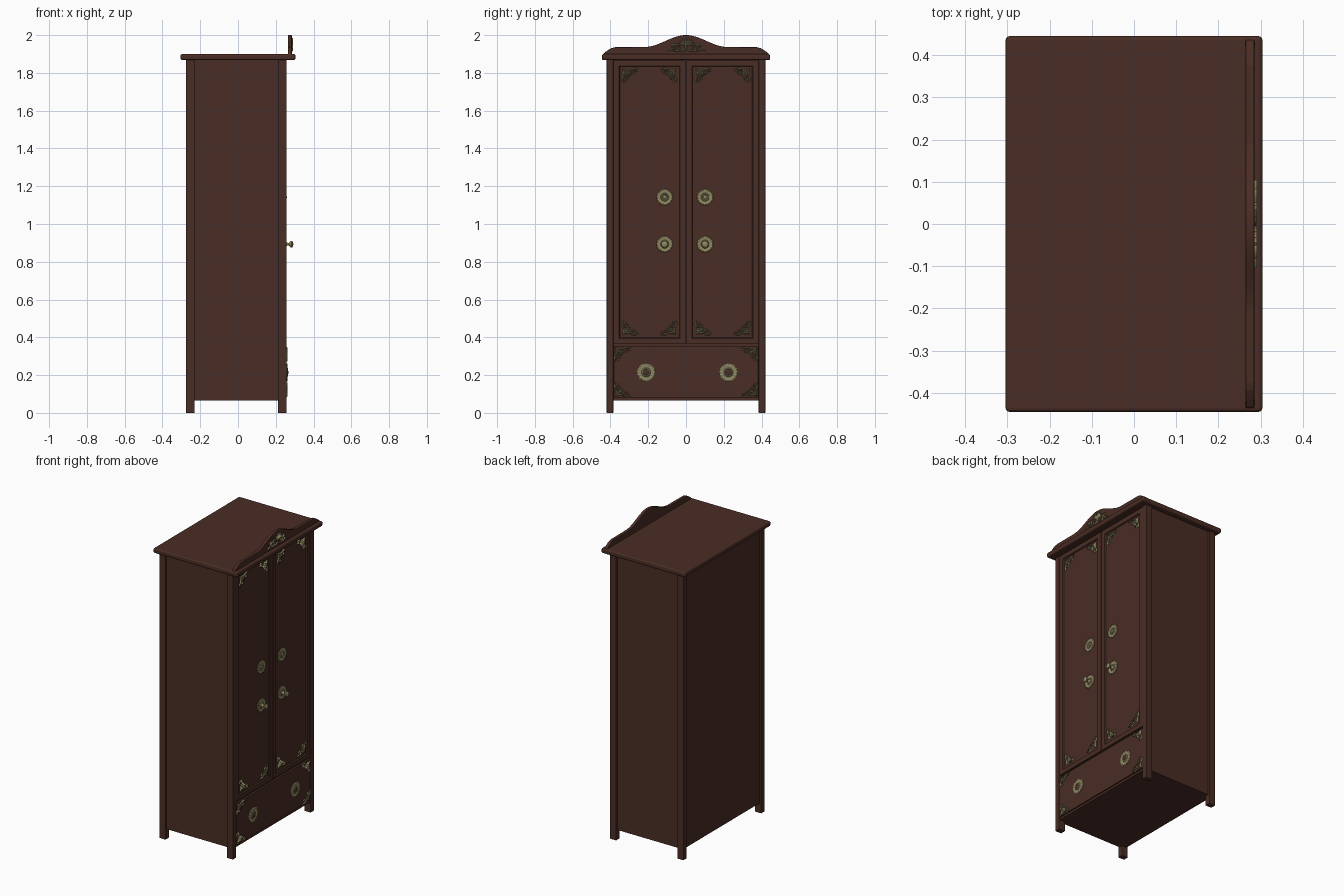
import bpy, bmesh, math
from math import sin, cos, pi

if "Cube" in bpy.data.objects:
    bpy.data.objects.remove(bpy.data.objects["Cube"])


def material(name, rgb):
    m = bpy.data.materials.new(name)
    m.diffuse_color = (*rgb, 1)
    m.use_nodes = True
    m.node_tree.nodes["Principled BSDF"].inputs["Base Color"].default_value = m.diffuse_color
    return m


WOOD = material("dark wood", (0.068, 0.026, 0.018))
BRASS = material("aged brass", (0.28, 0.25, 0.125))


def finish(bm, name, mat, bevel=0, segs=2, smooth=False):
    bmesh.ops.recalc_face_normals(bm, faces=bm.faces[:])
    me = bpy.data.meshes.new(name)
    bm.to_mesh(me)
    bm.free()
    me.materials.append(mat)
    ob = bpy.data.objects.new(name, me)
    bpy.context.collection.objects.link(ob)
    if bevel:
        b = ob.modifiers.new("bevel", 'BEVEL')
        b.width, b.segments, b.limit_method = bevel, segs, 'ANGLE'
    if smooth:
        bpy.ops.object.select_all(action='DESELECT')
        ob.select_set(True)
        bpy.context.view_layer.objects.active = ob
        bpy.ops.object.shade_smooth_by_angle(angle=math.radians(40))
    return ob


def box_bm(x0, x1, y0, y1, z0, z1):
    bm = bmesh.new()
    bmesh.ops.create_cube(bm, size=1)
    for v in bm.verts:
        v.co = ((x0 + x1) / 2 + v.co.x * (x1 - x0),
                (y0 + y1) / 2 + v.co.y * (y1 - y0),
                (z0 + z1) / 2 + v.co.z * (z1 - z0))
    return bm


def box(name, *d, bevel=0, segs=2):
    return finish(box_bm(*d), name, WOOD, bevel, segs)


# Carcass, legs, top board, rails
box("carcass", -0.264, 0.243, -0.408, 0.408, 0.065, 1.87)
for xn, x0, x1 in (("back", -0.275, -0.231), ("front", 0.212, 0.257)):
    for yn, s in (("left", -1), ("right", 1)):
        a, b = sorted((s * 0.385, s * 0.42))
        box(f"{xn}_{yn}_leg", x0, x1, a, b, 0, 1.87, bevel=0.002)
box("top_board", -0.304, 0.304, -0.445, 0.445, 1.868, 1.9, bevel=0.009, segs=3)
box("bottom_rail", 0.24, 0.25, -0.385, 0.385, 0.065, 0.079)
box("drawer_front", 0.24, 0.256, -0.383, 0.383, 0.081, 0.352, bevel=0.002)

# Doors with recessed panels
for yn, s in (("left", -1), ("right", 1)):
    a, b = sorted((s * 0.002, s * 0.383))
    bm = box_bm(0.24, 0.255, a, b, 0.366, 1.866)
    bm.faces.ensure_lookup_table()
    f = max(bm.faces, key=lambda f: f.calc_center_median().x)
    bmesh.ops.inset_region(bm, faces=[f], thickness=0.041)
    bmesh.ops.inset_region(bm, faces=[f], thickness=0.006, depth=-0.007)
    finish(bm, f"{yn}_door", WOOD)

# Pediment: shaped board standing on the top
half = [(0.0, 2.0)]
for i in range(1, 15):
    t = i / 14
    half.append((0.22 * t, 1.937 + 0.063 * (0.5 + 0.5 * cos(pi * t))))
half += [(0.375, 1.936), (0.395, 1.931), (0.415, 1.919), (0.432, 1.907), (0.438, 1.898)]
outline = [(-y, z) for y, z in reversed(half[1:])] + half
bm = bmesh.new()
f = bm.faces.new([bm.verts.new((0.264, y, z)) for y, z in outline])
ext = bmesh.ops.extrude_face_region(bm, geom=[f])
for v in ext["geom"]:
    if isinstance(v, bmesh.types.BMVert):
        v.co.x = 0.285
finish(bm, "pediment", WOOD, bevel=0.003, segs=2)


# Carved strip with a raised ridge, used for every scroll and leaf
def ribbon(bm, pts, width, put, h=0.006):
    n, rows = len(pts), []
    for i, (u, v) in enumerate(pts):
        a, b = pts[max(i - 1, 0)], pts[min(i + 1, n - 1)]
        du, dv = b[0] - a[0], b[1] - a[1]
        l = math.hypot(du, dv) or 1
        w = width(i / (n - 1)) / 2
        nu, nv = -dv / l * w, du / l * w
        rows.append([bm.verts.new(put(u + nu, v + nv, -0.001)),
                     bm.verts.new(put(u, v, h)),
                     bm.verts.new(put(u - nu, v - nv, -0.001))])
    for r, q in zip(rows, rows[1:]):
        for k in range(3):
            bm.faces.new((r[k], r[(k + 1) % 3], q[(k + 1) % 3], q[k]))
    bm.faces.new(rows[0])
    bm.faces.new(rows[-1])


def leaf(bm, p, q, w, put, bend=0.0):
    du, dv = q[0] - p[0], q[1] - p[1]
    pts = []
    for i in range(8):
        t = i / 7
        k = bend * sin(pi * t)
        pts.append((p[0] + du * t - dv * k, p[1] + dv * t + du * k))
    ribbon(bm, pts, lambda t: w * (0.12 + 0.88 * sin(pi * min(t * 0.95 + 0.05, 1))), put)


def scroll(bm, c, r0, r1, a0, a1, w, put):
    pts = []
    for i in range(19):
        t = i / 18
        r, a = r0 + (r1 - r0) * t, math.radians(a0 + (a1 - a0) * t)
        pts.append((c[0] + r * cos(a), c[1] + r * sin(a)))
    ribbon(bm, pts, lambda t: w * (1 - 0.4 * t), put)


# Corner ornament: leaf on the diagonal, scrolls along both edges
def corner(name, x, y, z, su, sv):
    bm = bmesh.new()
    for swap in (False, True):
        def put(u, v, h):
            if swap:
                u, v = v, u
            return (x + h, y + su * u, z + sv * v * 0.87)
        leaf(bm, (0.004, 0.006), (0.05, 0.008), 0.012, put, 0.12)
        leaf(bm, (0.04, 0.012), (0.087, 0.004), 0.011, put, -0.12)
        scroll(bm, (0.06, 0.021), 0.014, 0.003, 200, -160, 0.007, put)
        scroll(bm, (0.031, 0.025), 0.011, 0.003, 260, 640, 0.006, put)
        leaf(bm, (0.066, 0.01), (0.083, 0.02), 0.008, put)
        leaf(bm, (0.025, 0.02), (0.05, 0.036), 0.01, put, 0.1)
    leaf(bm, (0.002, 0.002), (0.046, 0.046), 0.014, put)
    finish(bm, name, BRASS)


for yn, s in (("left", -1), ("right", 1)):
    for zn, zp, sv in (("upper", 1.824, -1), ("lower", 0.413, 1)):
        corner(f"{yn}_door_{zn}_outer_ornament", 0.249, s * 0.339, zp, -s, sv)
        corner(f"{yn}_door_{zn}_inner_ornament", 0.249, s * 0.05, zp, s, sv)
    for zn, zp, sv in (("upper", 0.348, -1), ("lower", 0.085, 1)):
        corner(f"drawer_{yn}_{zn}_ornament", 0.256, s * 0.379, zp, -s, sv)

# Pediment ornament: fan of leaves with mirrored scrolls
bm = bmesh.new()
for s in (-1, 1):
    def put(u, v, h):
        return (0.285 + h, s * u, 1.912 + v)
    for a in (18, 40, 64):
        r = math.radians(a)
        leaf(bm, (0.004, 0.03), (0.004 + 0.044 * sin(r), 0.03 + 0.043 * cos(r)), 0.013, put)
    scroll(bm, (0.04, 0.022), 0.017, 0.003, 120, -330, 0.008, put)
    scroll(bm, (0.066, 0.021), 0.013, 0.003, 180, -200, 0.007, put)
    leaf(bm, (0.05, 0.034), (0.083, 0.03), 0.011, put, 0.15)
    leaf(bm, (0.06, 0.008), (0.104, 0.004), 0.011, put, 0.15)
    leaf(bm, (0.004, 0.018), (0.03, 0.003), 0.012, put, -0.15)
    leaf(bm, (0.03, 0.004), (0.07, 0.006), 0.01, put)
leaf(bm, (0, 0.004), (0, 0.074), 0.016, put)
finish(bm, "pediment_ornament", BRASS)


# Lathe around the x axis, with optional petals scalloping the rings
def turned(name, mat, x, y, z, prof, petals=0, n=64, smooth=False):
    bm = bmesh.new()
    rings = []
    for r, h, amp in prof:
        ring = []
        for i in range(n):
            a = 2 * pi * i / n
            k = cos(petals * a) * amp
            ring.append(bm.verts.new((x + h + 0.6 * k, y + (r + k) * cos(a), z + (r + k) * sin(a))))
        rings.append(ring)
    for p, q in zip(rings, rings[1:]):
        for i in range(n):
            j = (i + 1) % n
            bm.faces.new((p[i], p[j], q[j], q[i]))
    bm.faces.new(rings[0])
    bm.faces.new(rings[-1])
    finish(bm, name, mat, smooth=smooth)


def rosette(name, x, y, z, R):
    turned(name, BRASS, x, y, z,
           [(R * .97, -0.001, 0), (R * .97, .003, .0014), (R * .85, .006, .0014), (R * .6, .005, .0012),
            (R * .5, .004, 0), (R * .45, .008, 0), (R * .36, .008, 0), (R * .3, .005, 0)], 16)


# Door escutcheons, knobs and drawer pulls
KNOB = [(0.014, 0.004, 0), (0.008, 0.012, 0), (0.007, 0.022, 0), (0.014, 0.028, 0),
        (0.018, 0.034, 0), (0.017, 0.039, 0), (0.011, 0.043, 0), (0.004, 0.0445, 0)]
BUTTON = [(0.017, 0.003, 0), (0.017, 0.007, 0), (0.012, 0.0095, 0), (0.004, 0.0105, 0)]
for yn, yd, yw in (("left", -0.113, -0.211), ("right", 0.101, 0.225)):
    rosette(f"{yn}_door_escutcheon", 0.248, yd, 1.142, 0.044)
    turned(f"{yn}_escutcheon_centre", BRASS, 0.248, yd, 1.142,
           [(r * 0.5, h, 0) for r, h, _ in BUTTON], n=24, smooth=True)
    rosette(f"{yn}_knob_plate", 0.248, yd, 0.893, 0.044)
    turned(f"{yn}_door_knob", BRASS, 0.248, yd, 0.893, KNOB, n=24, smooth=True)
    rosette(f"{yn}_drawer_rosette", 0.256, yw, 0.214, 0.049)
    turned(f"{yn}_drawer_button", WOOD, 0.256, yw, 0.214, BUTTON, n=24, smooth=True)
